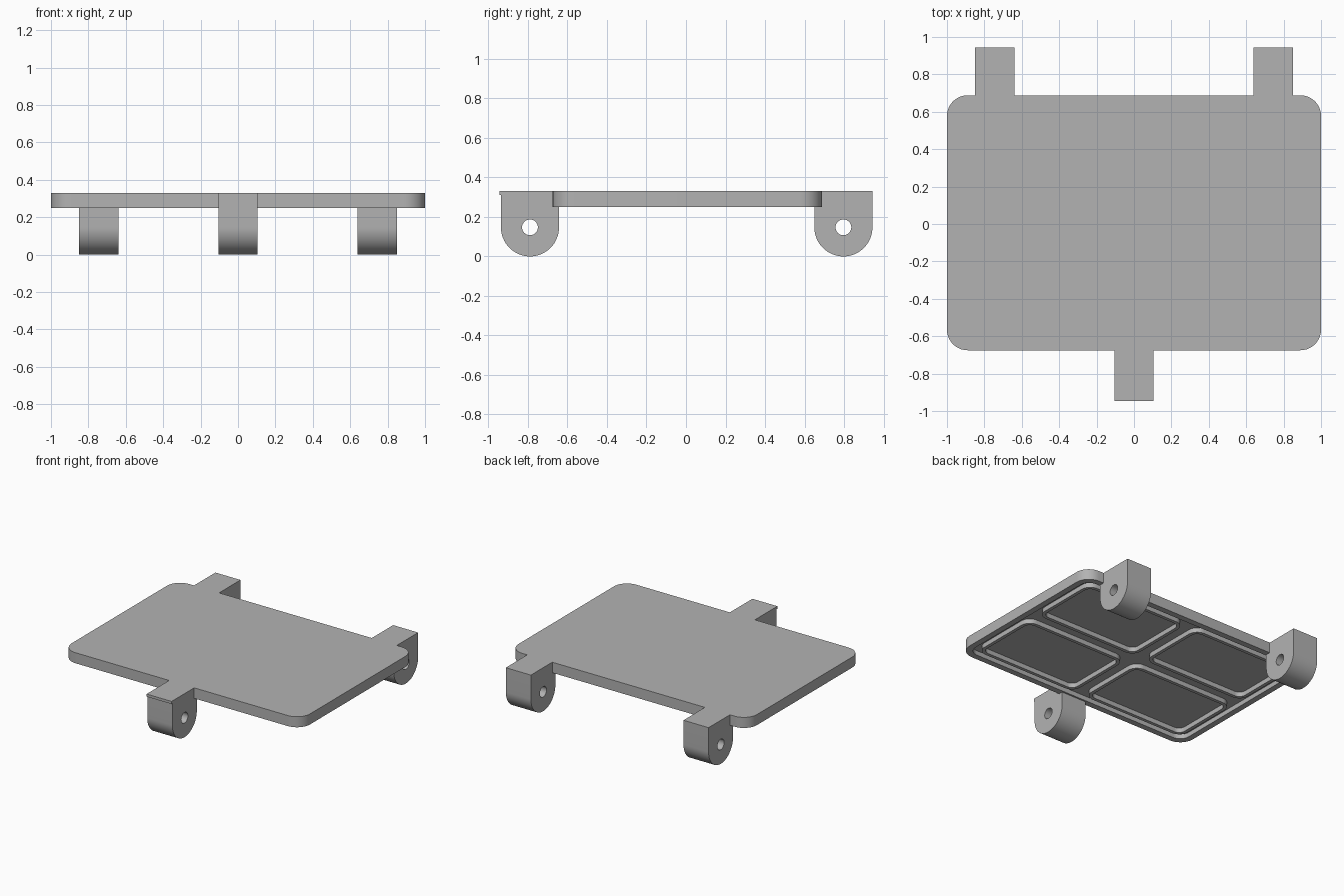
import bpy, bmesh
from math import pi, cos, sin, radians
from mathutils import Matrix, Vector

if "Cube" in bpy.data.objects:
    bpy.data.objects.remove(bpy.data.objects["Cube"])

grey = bpy.data.materials.new("light grey")
grey.use_nodes = True
COLOUR = (0.45, 0.45, 0.45, 1)
grey.diffuse_color = COLOUR
grey.node_tree.nodes["Principled BSDF"].inputs["Base Color"].default_value = COLOUR

TOP, RIM, FLOOR = 0.33, 0.25, 0.285


def arc(cx, cy, r, start, end, steps):
    angles = [start + (end - start) * i / steps for i in range(steps + 1)]
    return [(cx + r * cos(a), cy + r * sin(a)) for a in angles]


def rounded_rect(x0, x1, y0, y1, r):
    corners = [(x1 - r, y1 - r), (x0 + r, y1 - r), (x0 + r, y0 + r), (x1 - r, y0 + r)]
    return [p for i, (x, y) in enumerate(corners)
            for p in arc(x, y, r, i * pi / 2, (i + 1) * pi / 2, 10)]


def extruded(name, loops, low, high, along_x=False):
    """Extrude nested outlines; inner outlines become holes."""
    curve = bpy.data.curves.new(name, "CURVE")
    curve.dimensions, curve.fill_mode = "2D", "BOTH"
    curve.extrude = (high - low) / 2
    for loop in loops:
        spline = curve.splines.new("POLY")
        spline.points.add(len(loop) - 1)
        for point, (u, v) in zip(spline.points, loop):
            point.co = (u, v, 0, 1)
        spline.use_cyclic_u = True
    temp = bpy.data.objects.new(name + "_outline", curve)
    bpy.context.collection.objects.link(temp)
    mesh = bpy.data.meshes.new_from_object(
        temp.evaluated_get(bpy.context.evaluated_depsgraph_get()))
    bpy.data.objects.remove(temp)
    mesh.transform(Matrix.Translation((0, 0, (low + high) / 2)))
    if along_x:
        mesh.transform(Matrix(((0, 0, 1, 0), (1, 0, 0, 0), (0, 1, 0, 0), (0, 0, 0, 1))))
    bm = bmesh.new()
    bm.from_mesh(mesh)
    bmesh.ops.remove_doubles(bm, verts=bm.verts, dist=0.0001)
    bmesh.ops.recalc_face_normals(bm, faces=bm.faces)
    bm.to_mesh(mesh)
    bm.free()
    mesh.materials.clear()
    mesh.materials.append(grey)
    obj = bpy.data.objects.new(name, mesh)
    bpy.context.collection.objects.link(obj)
    return obj


def smooth(obj):
    bpy.ops.object.select_all(action="DESELECT")
    obj.select_set(True)
    bpy.context.view_layer.objects.active = obj
    bpy.ops.object.shade_smooth_by_angle(angle=radians(30))


# Plate with rounded corners
FRONT, BACK = -0.675, 0.688
MID = (FRONT + BACK) / 2
plate = extruded("plate", [rounded_rect(-1, 1, FRONT, BACK, 0.11)], RIM, TOP)

# Underside recess that leaves an outer rim and four rib frames
recess = [rounded_rect(-0.955, 0.955, FRONT + 0.045, BACK - 0.045, 0.075)]
for sx in (-1, 1):
    for sy in (-1, 1):
        for inset in (0, 0.025):
            xs = sorted((sx * (0.05 + inset), sx * (0.91 - inset)))
            ys = sorted((MID + sy * (0.05 + inset), MID + sy * (0.595 - inset)))
            recess.append(rounded_rect(*xs, *ys, 0.075 - inset))
cutter = extruded("recess_cutter", recess, RIM - 0.05, FLOOR)
cut = plate.modifiers.new("recess", "BOOLEAN")
cut.operation, cut.solver, cut.object = "DIFFERENCE", "EXACT", cutter
bpy.context.view_layer.objects.active = plate
bpy.ops.object.modifier_apply(modifier=cut.name)
bpy.data.objects.remove(cutter)
smooth(plate)


# Hinge lugs: round-bottomed blocks with a pin hole
def lug(name, x, side, edge, centre, lip=0.0):
    r, cz = 0.147, 0.147
    inner, outer = centre - side * r, centre + side * r
    bottom = arc(centre, cz, r, pi, 2 * pi, 32)
    if side < 0:
        bottom.reverse()
    profile = bottom + [(outer, TOP - 0.02), (outer + side * lip, TOP - 0.02)] * (lip > 0)
    profile += [(outer + side * lip, TOP), (edge, TOP), (edge, RIM), (inner, RIM)]
    hole = arc(centre, cz, 0.04, 0, 2 * pi, 32)[:-1]
    smooth(extruded(name, [profile, hole], x - 0.105, x + 0.105, along_x=True))


lug("front_lug", 0, -1, FRONT, -0.79, lip=0.008)
lug("back_left_lug", 0.745, 1, BACK, 0.797)
lug("back_right_lug", -0.745, 1, BACK, 0.797)
